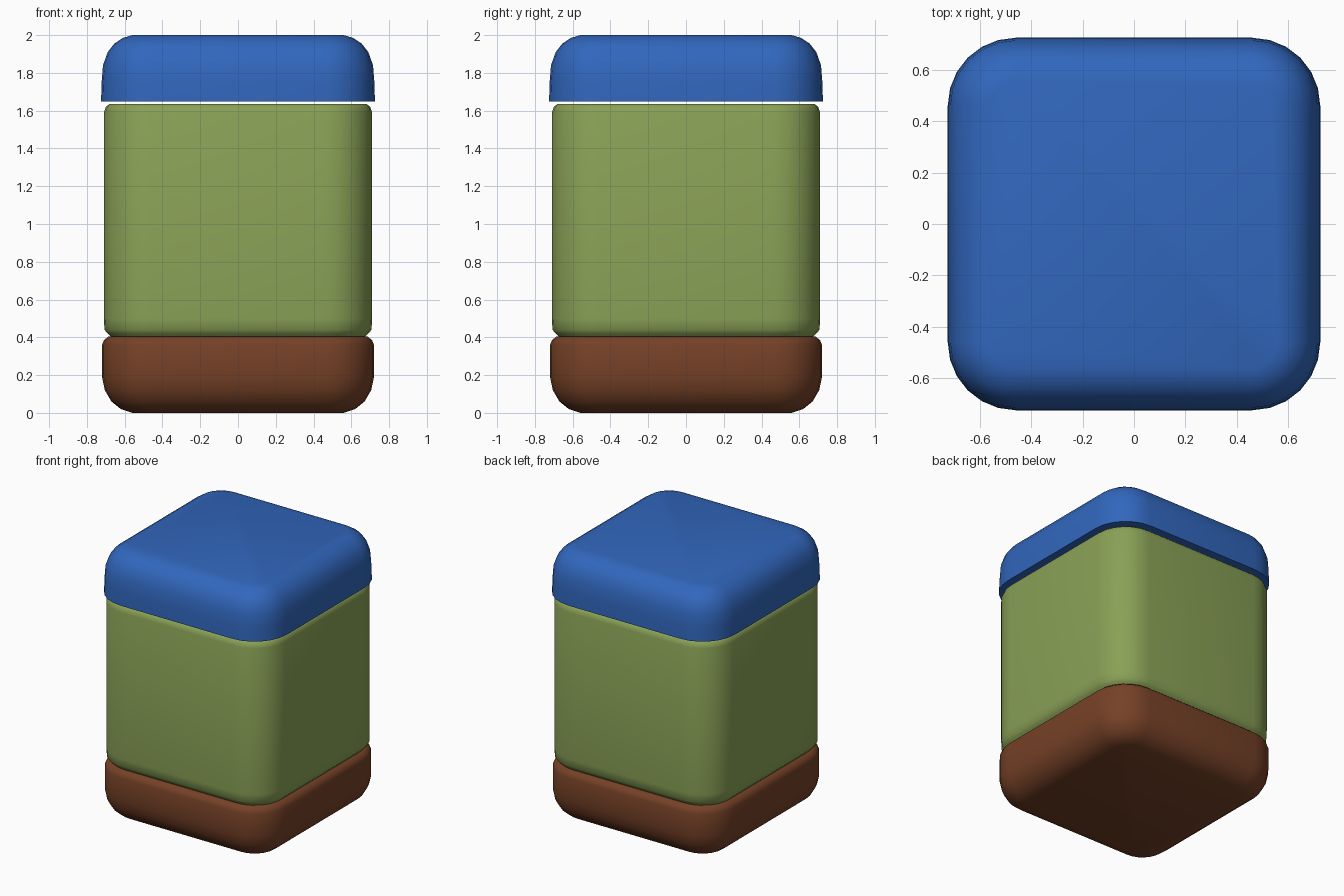
import bpy, bmesh, math

cube = bpy.data.objects.get("Cube")
if cube:
    bpy.data.objects.remove(cube, do_unlink=True)

CORE = 0.46      # half-length of the straight sides, where corner arcs are centred
CORNER_STEPS = 6


def make_material(name, rgb):
    mat = bpy.data.materials.new(name)
    mat.use_nodes = True
    color = (*rgb, 1)
    mat.diffuse_color = color
    mat.node_tree.nodes["Principled BSDF"].inputs["Base Color"].default_value = color
    return mat


def outline(half):
    """Rounded-square outline with the given half-width."""
    radius = half - CORE
    points = []
    for quarter, (sx, sy) in enumerate(((1, 1), (-1, 1), (-1, -1), (1, -1))):
        for step in range(CORNER_STEPS + 1):
            a = math.pi / 2 * (quarter + step / CORNER_STEPS)
            points.append((sx * CORE + radius * math.cos(a),
                           sy * CORE + radius * math.sin(a)))
    return points


def rounded_block(name, profile, mat):
    """Skin rounded-square outlines through (half-width, height) pairs."""
    bm = bmesh.new()
    rings = [[bm.verts.new((x, y, z)) for x, y in outline(half)]
             for half, z in profile]
    for low, high in zip(rings, rings[1:]):
        for i in range(len(low)):
            j = (i + 1) % len(low)
            bm.faces.new((low[i], low[j], high[j], high[i]))
    bm.faces.new(reversed(rings[0]))
    bm.faces.new(rings[-1])
    mesh = bpy.data.meshes.new(name)
    bm.to_mesh(mesh)
    bm.free()
    mesh.materials.append(mat)
    obj = bpy.data.objects.new(name, mesh)
    bpy.context.collection.objects.link(obj)
    bpy.ops.object.select_all(action="DESELECT")
    obj.select_set(True)
    bpy.context.view_layer.objects.active = obj
    bpy.ops.object.shade_smooth_by_angle(angle=math.radians(42))
    return obj


blue = make_material("lid blue", (0.031, 0.135, 0.51))
green = make_material("body olive green", (0.25, 0.355, 0.093))
brown = make_material("base brown", (0.18, 0.053, 0.02))

# Base tray, rounded underneath
rounded_block("base", [(0.56, 0.0), (0.62, 0.02), (0.67, 0.06), (0.705, 0.12),
                       (0.72, 0.19), (0.72, 0.36), (0.71, 0.385), (0.685, 0.405)], brown)

# Tall body with softened rims
rounded_block("body", [(0.67, 0.40), (0.69, 0.42), (0.707, 0.44), (0.71, 0.50),
                       (0.71, 1.59), (0.70, 1.62), (0.68, 1.636)], green)

# Lid, rounded on top with a crisp lower rim
rounded_block("lid", [(0.725, 1.648), (0.722, 1.75), (0.715, 1.84), (0.69, 1.91),
                      (0.655, 1.955), (0.61, 1.985), (0.56, 2.0)], blue)
